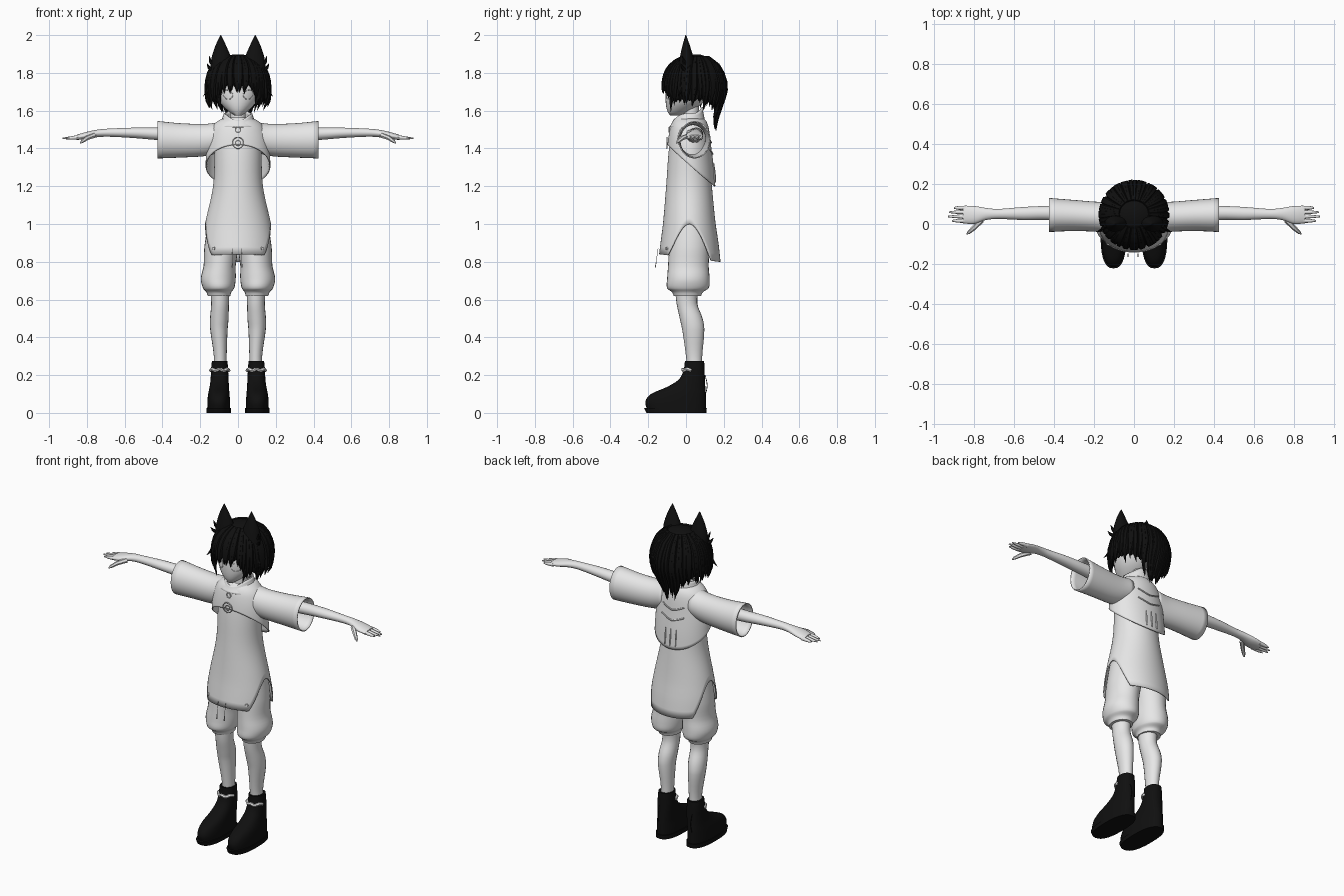
import bpy, bmesh, math, random
from mathutils import Vector

random.seed(4)
if "Cube" in bpy.data.objects:
    bpy.data.objects.remove(bpy.data.objects["Cube"])


def material(name, level):
    m = bpy.data.materials.new(name)
    m.use_nodes = True
    col = (level, level, level, 1)
    m.diffuse_color = col
    m.node_tree.nodes["Principled BSDF"].inputs["Base Color"].default_value = col
    return m


WHITE = material("soft_white", 0.8)
BLACK = material("near_black", 0.005)


def sample(rows, t):
    """Smoothly interpolate rows whose first entry rises."""
    t = min(max(t, rows[0][0]), rows[-1][0])
    i = next(k for k in range(len(rows) - 1) if t <= rows[k + 1][0])
    p, q = rows[i], rows[i + 1]
    o, r = rows[max(i - 1, 0)], rows[min(i + 2, len(rows) - 1)]
    h = q[0] - p[0]
    u = (t - p[0]) / h
    out = []
    for a, b, c, d in zip(o[1:], p[1:], q[1:], r[1:]):
        m0 = (c - a) / (q[0] - o[0]) * h
        m1 = (d - b) / (r[0] - p[0]) * h
        out.append(b + u * m0 + u * u * (3 * (c - b) - 2 * m0 - m1)
                   + u ** 3 * (2 * (b - c) + m0 + m1))
    return out


def finish(name, bm, mat, mirror=False, thick=0):
    bmesh.ops.recalc_face_normals(bm, faces=bm.faces[:])
    me = bpy.data.meshes.new(name)
    bm.to_mesh(me)
    bm.free()
    me.materials.append(mat)
    me.shade_smooth()
    me.set_sharp_from_angle(angle=math.radians(50))
    ob = bpy.data.objects.new(name, me)
    bpy.context.collection.objects.link(ob)
    if thick:
        mod = ob.modifiers.new("thickness", 'SOLIDIFY')
        mod.thickness, mod.offset = thick, -1
    if mirror:
        ob.modifiers.new("mirror", 'MIRROR')
    return ob


def skin(bm, rings, caps):
    """Join rings of points with quads."""
    loops = [[bm.verts.new(p) for p in ring] for ring in rings]
    n = len(loops[0])
    for a, b in zip(loops, loops[1:]):
        for i in range(n):
            bm.faces.new((a[i], a[(i + 1) % n], b[(i + 1) % n], b[i]))
    for c in caps:
        bm.faces.new(loops[c])


def loft(name, rows, mat, axis='z', n=20, caps=(0, -1), thick=0, power=1.0, bm=None):
    """Mirrored limb: rows hold position, then low and high bounds both ways."""
    own = bm is None
    bm = bm or bmesh.new()
    ts = [p[0] + (q[0] - p[0]) * k / 4 for p, q in zip(rows, rows[1:]) for k in range(4)]
    rings = []
    for t in ts + [rows[-1][0]]:
        a0, a1, b0, b1 = sample(rows, t)
        ring = []
        for i in range(n):
            c, s = math.cos(math.tau * i / n), math.sin(math.tau * i / n)
            u = (a0 + a1) / 2 + (a1 - a0) / 2 * math.copysign(abs(c) ** power, c)
            v = (b0 + b1) / 2 + (b1 - b0) / 2 * math.copysign(abs(s) ** power, s)
            ring.append((u, v, t) if axis == 'z' else (t, u, v))
        rings.append(ring)
    skin(bm, rings, caps)
    if own:
        return finish(name, bm, mat, True, thick)


def around(rows, a, z, lift=0):
    """Point on a central body; angle 0 is the front."""
    rx, yf, yb = sample(rows, z)
    return Vector(((rx + lift) * math.sin(a),
                   (yf + yb) / 2 - ((yb - yf) / 2 + lift) * math.cos(a), z))


def shell(name, rows, top, hem, mat, n=72, steps=18, caps=(), thick=0.006):
    rings = []
    for k in range(steps + 1):
        ring = []
        for i in range(n):
            a = math.tau * i / n - math.pi
            ring.append(around(rows, a, top(a) + (hem(a) - top(a)) * k / steps))
        rings.append(ring)
    bm = bmesh.new()
    skin(bm, rings, caps)
    return finish(name, bm, mat, thick=thick)


def tubes(name, paths, mat, mirror=False):
    """Tapered strands; each path is a list of (point, radius)."""
    cu = bpy.data.curves.new(name, 'CURVE')
    cu.dimensions, cu.bevel_depth, cu.bevel_resolution = '3D', 1, 1
    cu.use_fill_caps = True
    for path in paths:
        sp = cu.splines.new('POLY')
        sp.points.add(len(path) - 1)
        for pt, (co, r) in zip(sp.points, path):
            pt.co, pt.radius = (*co, 1), r
    tmp = bpy.data.objects.new(name + "_path", cu)
    bm = bmesh.new()
    bm.from_mesh(bpy.data.meshes.new_from_object(tmp))
    bpy.data.objects.remove(tmp)
    return finish(name, bm, mat, mirror)


# Head and neck
head = [(1.575, .02, -.085, -.03), (1.6, .055, -.1, .03), (1.65, .1, -.108, .1),
        (1.72, .125, -.105, .15), (1.8, .125, -.08, .16), (1.86, .07, -.02, .11)]
shell("head", head, lambda a: 1.86, lambda a: 1.575, WHITE, 32, 16, (0, -1), 0)
neck = [(1.47, .06, -.02, .09), (1.54, .042, -.015, .07), (1.64, .042, -.015, .07)]
shell("neck", neck, lambda a: 1.64, lambda a: 1.47, WHITE, 20, 6, (0, -1), 0)
eye = [(around(head, .5 + .26 * math.cos(t / 16 * math.tau),
               1.685 + .025 * math.sin(t / 16 * math.tau)), .0018) for t in range(17)]
tubes("eye_outlines", [eye], WHITE, True)

# Hair cap with a ragged hem, then loose locks
hair = [(1.48, .05, -.09, .145), (1.56, .1, -.095, .155), (1.63, .148, -.102, .178),
        (1.72, .157, -.112, .203), (1.8, .145, -.098, .188), (1.85, .118, -.066, .16),
        (1.885, .07, -.015, .115), (1.898, .025, .03, .075)]


def hair_hem(a):
    a = abs(a)
    side = min(max((a - .5) / .25, 0), 1)
    back = max(0, (a - 2.1) / 1.04)
    tooth = abs((a * 5.3) % 1 - .5)
    return 1.72 - .075 * side - .07 * back + .04 * tooth


shell("hair_cap", hair, lambda a: 1.898, hair_hem, BLACK, 96, 18, (0,), .008)
locks = []
for i in range(54):
    a = math.tau * (i + random.uniform(-.3, .3)) / 54 - math.pi
    low = hair_hem(a) - random.uniform(.01, .045)
    if abs(a) > 2.65:
        low = random.uniform(1.49, 1.54)
    sway = random.uniform(-.08, .08)
    path = []
    for k in range(9):
        u = k / 8
        p = around(hair, a + sway * u * u, 1.885 + (low - 1.885) * u, .002 + .012 * u * u)
        path.append((p, .004 + .013 * math.sin(math.pi * min(1, u * .9 + .1))))
    path[-1] = (path[-1][0], .0005)
    locks.append(path)
tubes("hair_locks", locks, BLACK)
flicks = [[((.15, -.02, 1.74), .008), ((.165, -.03, 1.7), .007), ((.185, -.04, 1.675), .0005)],
          [((.12, .0, 1.83), .014), ((.145, -.01, 1.86), .009), ((.152, -.02, 1.89), .0005)],
          [((.13, .0, 1.81), .012), ((.155, -.02, 1.83), .008), ((.165, -.03, 1.85), .0005)],
          [((.1, -.06, 1.7), .012), ((.1, -.08, 1.65), .01), ((.085, -.08, 1.59), .0005)]]
tubes("hair_flicks", flicks, BLACK, True)
loft("pointed_ears", [(1.78, .035, .15, -.05, .05), (1.87, .034, .142, -.035, .042),
                      (1.94, .061, .121, -.02, .022), (2, .09, .093, -.003, .001)], BLACK)

# Long tunic with side slits
tunic = [(.78, .2, -.15, .185), (.9, .192, -.135, .172), (1, .175, -.122, .157),
         (1.2, .132, -.105, .137), (1.4, .124, -.09, .12), (1.5, .12, -.07, .11),
         (1.56, .05, -.04, .08)]


def tunic_hem(a):
    base = .82 + .02 * math.cos(a)
    slit = max(0, (abs(math.sin(a)) - .7) / .3)
    return base + (1.0 - base) * slit ** 1.2


shell("tunic", tunic, lambda a: 1.55, tunic_hem, WHITE, 96)

# Short jacket, longer behind, with wide sleeves and a stand collar
jacket = [(1.18, .175, -.112, .157), (1.3, .172, -.105, .147), (1.42, .165, -.098, .132),
          (1.5, .145, -.085, .122), (1.54, .115, -.07, .11), (1.57, .06, -.045, .085)]
shell("jacket", jacket, lambda a: 1.565, lambda a: 1.31 + .11 * math.cos(a), WHITE)
loft("sleeves", [(.09, -.05, .11, 1.38, 1.54), (.17, -.04, .11, 1.36, 1.53),
                 (.3, -.035, .12, 1.352, 1.533), (.425, -.04, .13, 1.347, 1.545)],
     WHITE, 'x', 32, (), .006)
collar = [(1.51, .12, -.09, .11), (1.55, .088, -.068, .1), (1.6, .072, -.06, .09)]
shell("collar", collar, lambda a: 1.585 - .035 * math.cos(a) ** 3,
      lambda a: 1.515, WHITE, 48, 5)

# Cord fastenings, buttons and tassels
cords = []
for r, z0 in ((.03, 1.43), (.014, 1.43), (.014, 1.5)):
    cords.append([((r * math.cos(t), around(jacket, 0, z0).y - .004, z0 + r * math.sin(t)), .003)
                  for t in [math.tau * k / 14 for k in range(15)]])
for z in (1.43, 1.37):
    cords.append([(around(jacket, math.pi + k * .09, z + .003 * abs(k) ** 1.3, .003), .004)
                  for k in range(-5, 6)])
for x in (-.2, 0, .2):
    cords.append([(around(jacket, math.pi + x, z, .003), r)
                  for z, r in ((1.32, .002), (1.27, .005), (1.22, .003))])
for x in (-.03, .02):
    cords.append([((x, -.148, .87), .0015), ((x, -.158, .8), .0015), ((x, -.162, .77), .004)])
tubes("cord_trim", cords, WHITE)
button = around(tunic, .72, .87)
tubes("hem_buttons", [[(button, .01), (button + Vector((.003, -.006, 0)), .008)]], WHITE, True)

# Arms and hands
bm = bmesh.new()
loft("", [(.15, .0, .09, 1.43, 1.51), (.43, .02, .09, 1.445, 1.51), (.55, .02, .085, 1.455, 1.51),
          (.68, .025, .075, 1.462, 1.505), (.74, .02, .08, 1.46, 1.5),
          (.8, .0, .09, 1.45, 1.488), (.855, .004, .09, 1.445, 1.472)], WHITE, 'x', bm=bm)
for k, tip in enumerate((.91, .93, .925, .9)):
    y = .016 + .0215 * k
    loft("", [(.835, y - .011, y + .011, 1.448, 1.472), (.88, y - .009, y + .009, 1.447, 1.465),
              (tip, y - .004, y + .004, 1.45, 1.457)], WHITE, 'x', 8, bm=bm)
finish("arms_and_hands", bm, WHITE, True)
tubes("thumbs", [[((.76, .02, 1.47), .014), ((.8, -.02, 1.455), .012),
                  ((.825, -.042, 1.437), .009), ((.835, -.05, 1.428), .003)]], WHITE, True)

# Puffed shorts and legs
loft("shorts", [(.62, .04, .16, -.065, .08), (.64, .035, .168, -.075, .09),
                (.66, .02, .185, -.1, .12), (.71, .012, .197, -.1, .125),
                (.78, .012, .182, -.095, .12), (.88, -.002, .178, -.09, .125),
                (1.05, -.01, .15, -.08, .12)], WHITE, n=28)
loft("legs", [(.2, .06, .13, .01, .085), (.3, .06, .128, .0, .086), (.44, .055, .147, -.02, .097),
              (.5, .05, .148, -.033, .088), (.58, .048, .142, -.05, .06),
              (.68, .043, .15, -.06, .07)], WHITE)

# Boots with soles, anklets and cord loops
loft("boots", [(.015, .042, .163, -.205, .105), (.06, .042, .162, -.215, .105),
               (.1, .045, .158, -.185, .105), (.14, .048, .15, -.095, .102),
               (.18, .05, .145, -.035, .1), (.24, .053, .142, -.01, .098),
               (.275, .056, .138, -.006, .096)], BLACK, n=28, power=.85)
loft("soles", [(0, .038, .167, -.21, .108), (.025, .038, .167, -.222, .11)], BLACK,
     n=28, power=.8)
band = [((.097 + .05 * math.sin(a), .045 - .063 * math.cos(a), .228 + .004 * math.cos(a * 7)), .009)
        for a in [-1.3 + .2 * k for k in range(14)]]
tubes("anklets", [band], WHITE, True)
loop = [((.11, .1 + .012 * math.sin(math.pi * k / 8), .2 - .11 * k / 8), .002) for k in range(9)]
tubes("boot_cords", [loop], BLACK, True)
